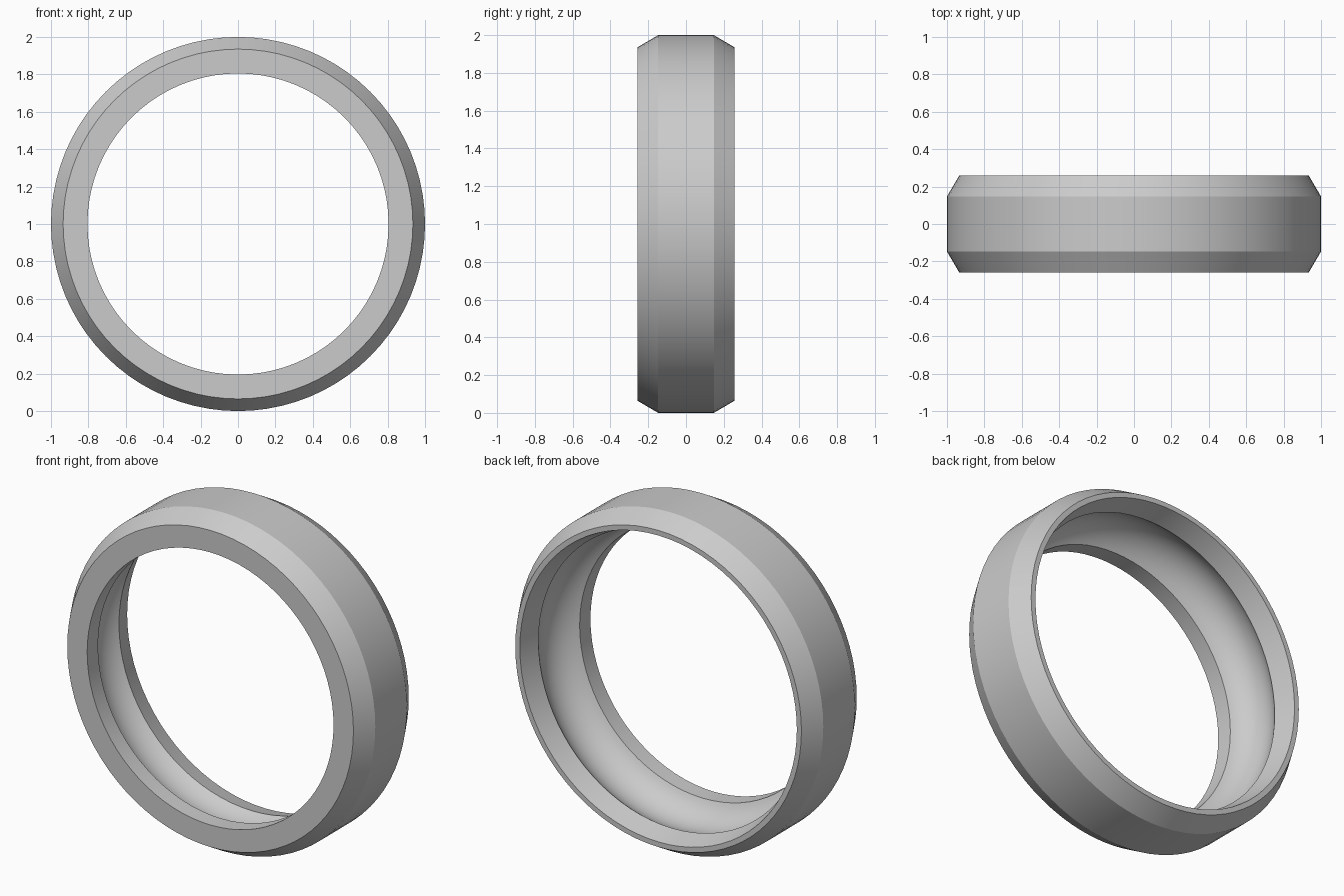
import bpy, bmesh, math
from mathutils import Vector

if "Cube" in bpy.data.objects:
    bpy.data.objects.remove(bpy.data.objects["Cube"])

SEGMENTS = 80

steel = bpy.data.materials.new("steel_grey")
steel.diffuse_color = (0.6, 0.6, 0.6, 1)
steel.use_nodes = True
steel.node_tree.nodes["Principled BSDF"].inputs["Base Color"].default_value = steel.diffuse_color


def arc(a, b, sagitta, steps):
    """Points of a circular arc from a to b, bulging outward in radius."""
    a, b = Vector(a), Vector(b)
    chord = b - a
    half = chord.length / 2
    normal = Vector((-chord.y, chord.x)).normalized()
    if normal.y < 0:
        normal = -normal
    radius = (half * half + sagitta * sagitta) / (2 * sagitta)
    centre = (a + b) / 2 + normal * (sagitta - radius)
    sweep = math.asin(half / radius)
    along = chord.normalized()
    pts = []
    for i in range(steps + 1):
        t = -sweep + 2 * sweep * i / steps
        pts.append(tuple(centre + along * (radius * math.sin(t)) + normal * (radius * math.cos(t))))
    return pts


# Ring cross-section as (y, radius): chamfered outside, deep curved groove inside
outside = [(-0.258, 0.935), (-0.147, 1.0), (0.147, 1.0), (0.258, 0.935)]
groove = arc((0.133, 0.871), (-0.157, 0.805), 0.072, 18)
profile = outside + [(0.258, 0.905)] + groove + [(-0.258, 0.805)]

# Spin the section around the y axis
bm = bmesh.new()
rings = []
for s in range(SEGMENTS):
    a = 2 * math.pi * s / SEGMENTS
    rings.append([bm.verts.new((r * math.cos(a), y, 1 + r * math.sin(a))) for y, r in profile])
n = len(profile)
for s in range(SEGMENTS):
    p, q = rings[s], rings[(s + 1) % SEGMENTS]
    for i in range(n):
        j = (i + 1) % n
        bm.faces.new((p[i], p[j], q[j], q[i]))
bmesh.ops.recalc_face_normals(bm, faces=bm.faces)

mesh = bpy.data.meshes.new("grooved_ring")
bm.to_mesh(mesh)
bm.free()
mesh.materials.append(steel)
ring = bpy.data.objects.new("grooved_ring", mesh)
bpy.context.collection.objects.link(ring)

# Smooth the curved surfaces, keep the rims and chamfers crisp
bpy.context.view_layer.objects.active = ring
ring.select_set(True)
bpy.ops.object.shade_smooth_by_angle(angle=math.radians(25))
